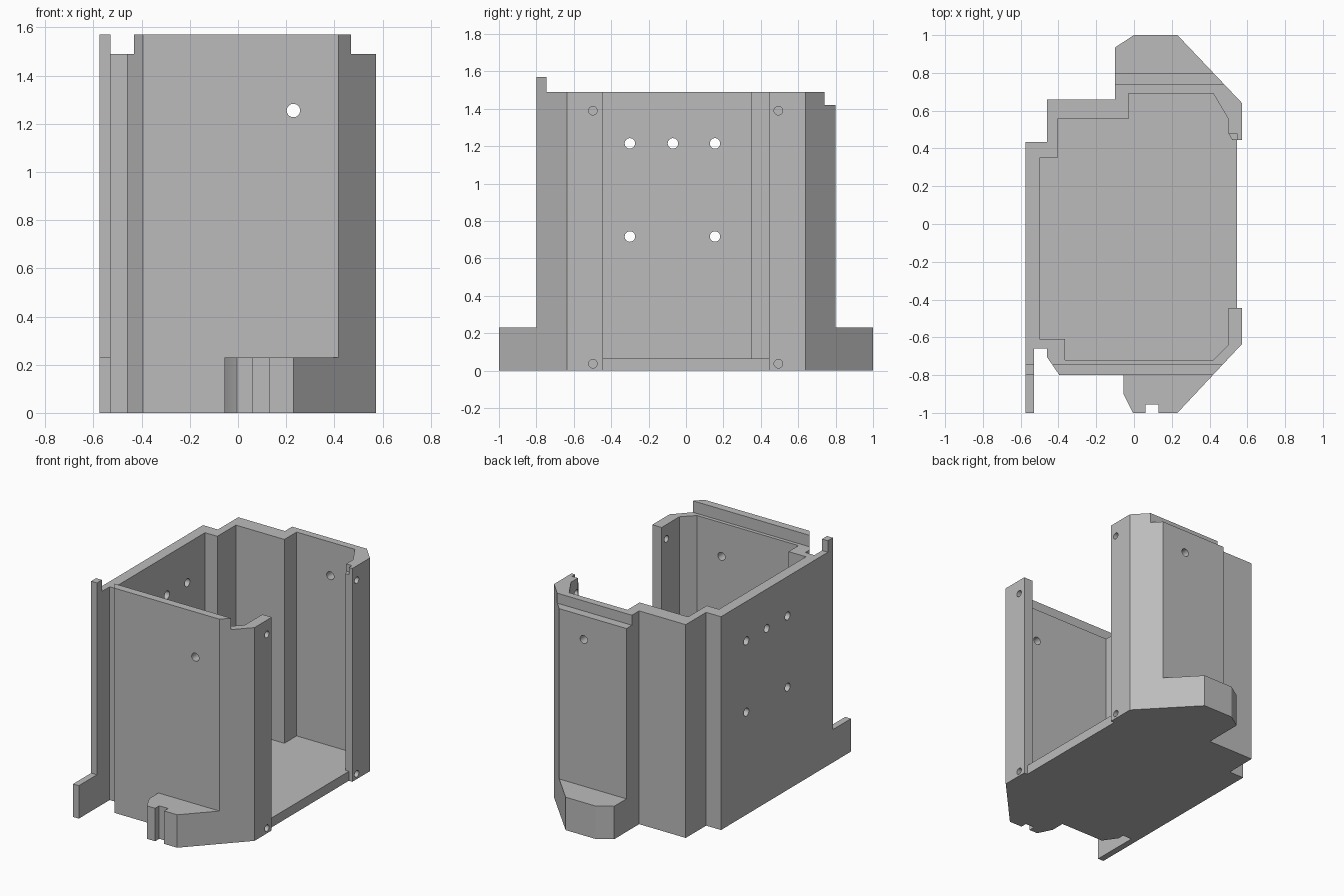
import bpy
import bmesh
from math import pi
from mathutils import Matrix, Vector

cube = bpy.data.objects.get("Cube")
if cube:
    bpy.data.objects.remove(cube, do_unlink=True)

grey = bpy.data.materials.new("plain grey")
grey.use_nodes = True
grey.diffuse_color = (0.5, 0.5, 0.5, 1)
grey.node_tree.nodes["Principled BSDF"].inputs["Base Color"].default_value = (0.5, 0.5, 0.5, 1)


def add_object(name, bm):
    bmesh.ops.recalc_face_normals(bm, faces=bm.faces)
    mesh = bpy.data.meshes.new(name)
    bm.to_mesh(mesh)
    bm.free()
    mesh.materials.append(grey)
    obj = bpy.data.objects.new(name, mesh)
    bpy.context.collection.objects.link(obj)
    return obj


def prism(name, outline, bottom, top):
    bm = bmesh.new()
    face = bm.faces.new([bm.verts.new((x, y, bottom)) for x, y in outline])
    result = bmesh.ops.extrude_face_region(bm, geom=[face])
    verts = [v for v in result["geom"] if isinstance(v, bmesh.types.BMVert)]
    bmesh.ops.translate(bm, verts=verts, vec=(0, 0, top - bottom))
    return add_object(name, bm)


def box(name, x0, x1, y0, y1, z0, z1):
    return prism(name, [(x0, y0), (x1, y0), (x1, y1), (x0, y1)], z0, z1)


def drill(name, center, axis, radius, length):
    turn = Matrix.Rotation(pi / 2, 4, "Y" if axis == "x" else "X")
    bm = bmesh.new()
    bmesh.ops.create_cone(bm, cap_ends=True, segments=24, radius1=radius, radius2=radius,
                          depth=length, matrix=Matrix.Translation(Vector(center)) @ turn)
    return add_object(name, bm)


def cut(target, cutter):
    cutter.hide_render = True
    mod = target.modifiers.new("cut", "BOOLEAN")
    mod.operation = "DIFFERENCE"
    mod.solver = "EXACT"
    mod.object = cutter
    bpy.context.view_layer.objects.active = target
    bpy.ops.object.modifier_apply(modifier=mod.name)
    bpy.data.objects.remove(cutter, do_unlink=True)


# Full footprint, including the front and back feet and the side strip
footprint = [
    (-0.575, -1), (-0.53, -1), (-0.53, -0.66), (-0.46, -0.66), (-0.46, -0.705),
    (-0.395, -0.8), (-0.055, -0.8), (-0.055, -0.9), (-0.005, -1), (0.06, -1),
    (0.06, -0.955), (0.13, -0.955), (0.13, -1), (0.23, -1), (0.572, -0.635),
    (0.572, -0.445), (0.545, -0.445), (0.545, 0.445), (0.572, 0.445), (0.572, 0.64),
    (0.23, 1), (0, 1), (-0.1, 0.935), (-0.1, 0.66), (-0.46, 0.66),
    (-0.46, 0.435), (-0.575, 0.435)]
housing = prism("open_housing", footprint, 0, 1.57)

# Hollow interior, open to one side
cavity = [
    (-0.5, -0.61), (-0.365, -0.61), (-0.365, -0.72), (0.42, -0.72), (0.5, -0.64),
    (0.5, -0.445), (0.8, -0.445), (0.8, 0.445), (0.52, 0.445), (0.5, 0.48),
    (0.5, 0.555), (0.42, 0.69), (-0.03, 0.69), (-0.03, 0.555), (-0.405, 0.555),
    (-0.405, 0.35), (-0.5, 0.35)]
cut(housing, prism("cavity_cutter", cavity, 0.066, 2))

# Space above the feet, stepped rims and the small flange notch
cut(housing, box("front_foot_cutter", -1, 1, -1.2, -0.8, 0.23, 2))
cut(housing, box("back_foot_cutter", -1, 1, 0.8, 1.2, 0.23, 2))
cut(housing, box("rim_cutter", -1, 1, -0.745, 1.1, 1.49, 2))
cut(housing, box("back_ledge_cutter", -1, 1, 0.74, 1.1, 1.42, 2))
cut(housing, box("notch_cutter", 0.49, 0.545, 0.4, 0.48, 1.44, 2))

# Holes through the front and back walls
cut(housing, drill("cross_drill", (0.23, 0, 1.255), "y", 0.028, 3))

# Holes through the long side wall
for y, z in [(-0.3, 1.215), (-0.07, 1.215), (0.155, 1.215), (-0.3, 0.717), (0.155, 0.717)]:
    cut(housing, drill("wall_drill", (-0.54, y, z), "x", 0.028, 0.2))

# Screw holes in the flanges beside the opening
for y in (-0.498, 0.494):
    for z in (0.037, 1.39):
        cut(housing, drill("screw_drill", (0.55, y, z), "x", 0.023, 0.2))

bpy.ops.object.select_all(action="DESELECT")
housing.select_set(True)
bpy.context.view_layer.objects.active = housing
bpy.ops.object.shade_smooth_by_angle(angle=pi / 6)
